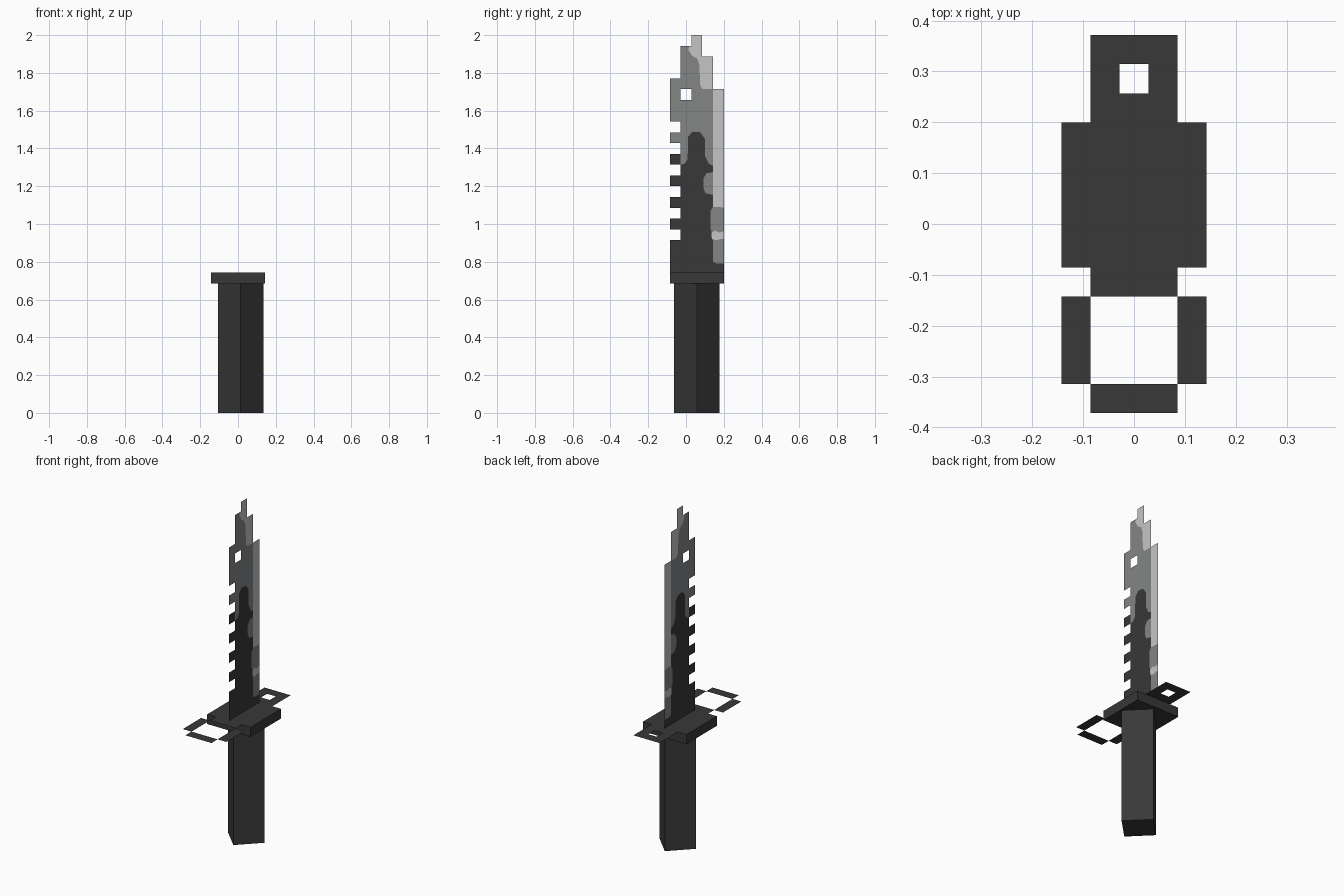
import bpy
import math
from mathutils import Vector
from mathutils.geometry import delaunay_2d_cdt

cube = bpy.data.objects.get("Cube")
if cube:
    bpy.data.objects.remove(cube, do_unlink=True)

CELL = 2 / 35                 # the whole model sits on a square grid
HANDLE_H = 12 * CELL
GUARD_TOP = 13 * CELL
FRONT = -1.5 * CELL           # y of the guard's front side


def make_material(name, color):
    mat = bpy.data.materials.new(name)
    mat.use_nodes = True
    mat.diffuse_color = color
    mat.node_tree.nodes["Principled BSDF"].inputs["Base Color"].default_value = color
    return mat


charcoal = make_material("charcoal", (0.04, 0.04, 0.04, 1))
steel = make_material("steel grey", (0.23, 0.237, 0.24, 1))
bright = make_material("bright edge", (0.56, 0.56, 0.56, 1))


def make_object(name, verts, faces, materials):
    mesh = bpy.data.meshes.new(name)
    mesh.from_pydata(verts, [], faces)
    for mat in materials:
        mesh.materials.append(mat)
    obj = bpy.data.objects.new(name, mesh)
    bpy.context.collection.objects.link(obj)
    return obj


def make_box(name, size, center, turn=0):
    bpy.ops.mesh.primitive_cube_add(size=1, location=center, rotation=(0, 0, turn))
    obj = bpy.context.object
    obj.name = name
    obj.scale = size
    obj.data.materials.append(charcoal)
    return obj


# Handle: square bar turned on its corner; guard: flat square block
make_box("handle", (3 * CELL, 3 * CELL, HANDLE_H),
         (CELL / 4, CELL, HANDLE_H / 2), math.radians(45))
make_box("guard", (5 * CELL, 5 * CELL, CELL),
         (0, CELL, HANDLE_H + CELL / 2))

# Guard plate: paper-thin loops in front of and behind the block
plate_rows = [" ### ", " # # ", " ### "] + ["     "] * 5 + [" ### "] + ["#   #"] * 3 + [" ### "]
verts, faces = [], []
for row, text in enumerate(plate_rows):
    for col, mark in enumerate(text):
        if mark == "#":
            x, y = (col - 2.5) * CELL, (5.5 - row) * CELL
            start = len(verts)
            verts += [(x, y, GUARD_TOP), (x + CELL, y, GUARD_TOP),
                      (x + CELL, y + CELL, GUARD_TOP), (x, y + CELL, GUARD_TOP)]
            faces.append(range(start, start + 4))
make_object("guard_plate", verts, faces, [charcoal])

# Blade columns from the saw-toothed back to the cutting edge, base upward
columns = ["###" + ".#" * 5 + ".####",
           "#" * 16 + "." + "#" * 4,
           "#" * 22, "#" * 20, "#" * 17]

# Outlines of the dark coating, the bright edge and a bright chip, in cells
dark_area = [(-.5, -.5), (5.5, -.5), (5.5, .85), (4.3, .85), (4, 1), (4, 3.5),
             (3.75, 4.1), (3.75, 5.7), (4, 6.1), (4, 7.2), (3.3, 7.35), (3.1, 7.9),
             (3.1, 8.7), (3.4, 9.2), (4, 9.3), (4, 9.9), (3.6, 10.1), (3.25, 10.8),
             (3.25, 12.4), (2.8, 13), (2.1, 13.05), (1.7, 12.6), (1.65, 10.5),
             (1.4, 10.1), (1, 10), (1, 11), (-.5, 11)]
edge_area = [(1.8, 22.5), (1.75, 20.6), (2.05, 20.1), (2.55, 19.8), (2.75, 19.2),
             (2.8, 17.4), (3, 17), (4, 17), (4, 6.1), (5.5, 6), (5.5, 22.5)]
chip_area = [(3.9, 3.1), (4.3, 3), (4.7, 3.1), (5.5, 3.1), (5.5, 4),
             (4.6, 3.7), (4.2, 3.9), (3.85, 3.7)]


def inside(u, v, outline):
    hit = False
    for (u1, v1), (u2, v2) in zip(outline, outline[1:] + outline[:1]):
        if (v1 > v) != (v2 > v) and u < u1 + (v - v1) * (u2 - u1) / (v2 - v1):
            hit = not hit
    return hit


# Cut the blade sheet along the grid lines and the colour outlines
points, edges = [], []


def add_line(path, closed=False):
    start = len(points)
    points.extend(Vector(p) for p in path)
    edges.extend((i, i + 1) for i in range(start, len(points) - 1))
    if closed:
        edges.append((len(points) - 1, start))


for u in range(6):
    add_line([(u, 0), (u, 22)])
for v in range(23):
    add_line([(0, v), (5, v)])
for outline in (dark_area, edge_area, chip_area):
    add_line(outline, closed=True)
cut = delaunay_2d_cdt(points, edges, [], 0, 0.0001)
flat, triangles = cut[0], cut[2]

# Keep the triangles inside filled cells and colour each by its area
kept, slots = [], []
for tri in triangles:
    u, v = sum((flat[i] for i in tri), Vector((0, 0))) / len(tri)
    if not (0 < u < 5 and 0 < v < 22):
        continue
    column = columns[int(u)]
    if int(v) >= len(column) or column[int(v)] != "#":
        continue
    kept.append(list(tri))
    if inside(u, v, edge_area) or inside(u, v, chip_area):
        slots.append(2)
    else:
        slots.append(0 if inside(u, v, dark_area) else 1)

blade = make_object("blade",
                    [(0, FRONT + p.x * CELL, GUARD_TOP + p.y * CELL) for p in flat],
                    kept, [charcoal, steel, bright])
for poly, slot in zip(blade.data.polygons, slots):
    poly.material_index = slot

# Drop the unused points around the blade
used = {i for tri in kept for i in tri}
for vert in blade.data.vertices:
    if vert.index not in used:
        vert.co = blade.data.vertices[kept[0][0]].co
